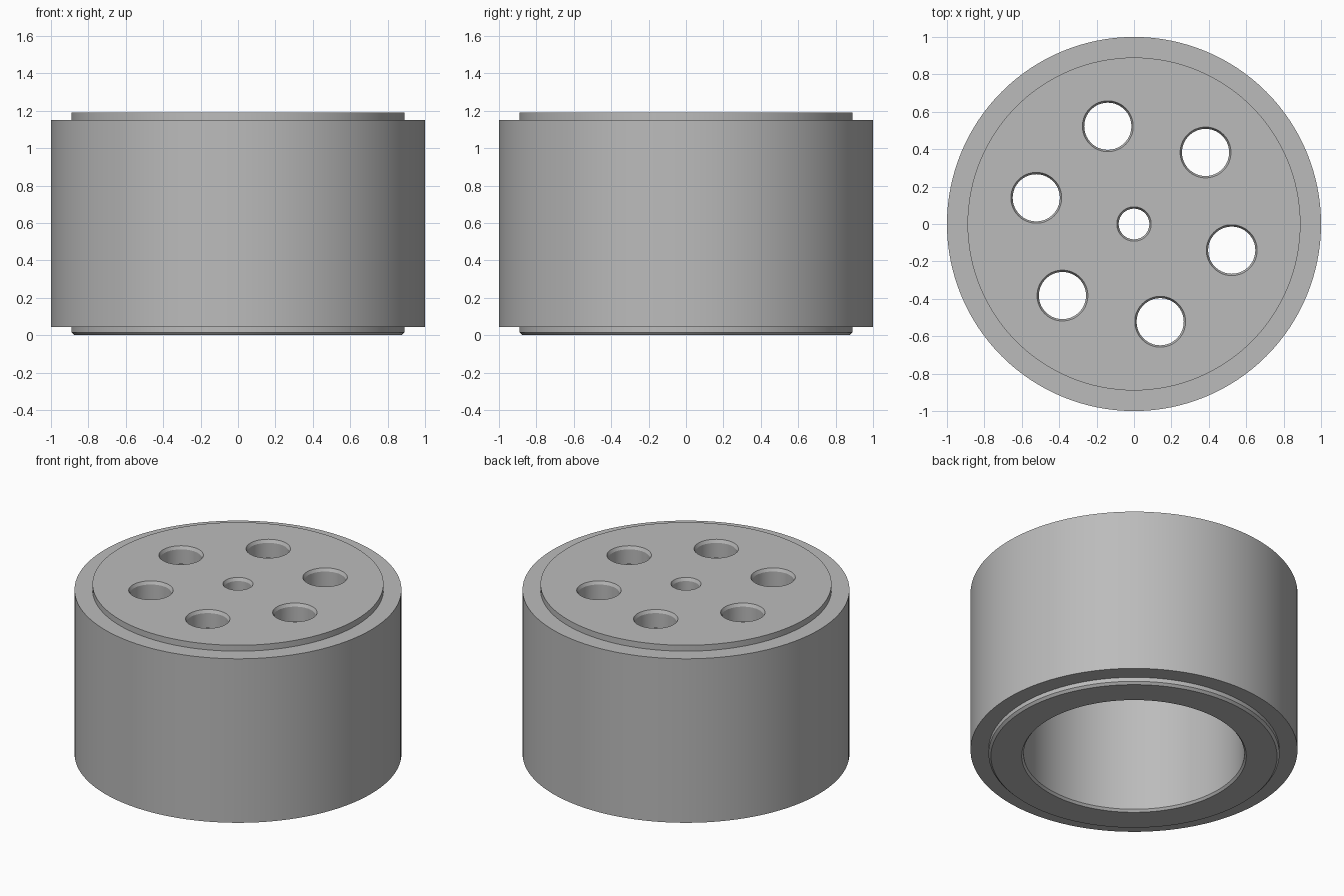
import bpy, bmesh, math

if "Cube" in bpy.data.objects:
    bpy.data.objects.remove(bpy.data.objects["Cube"], do_unlink=True)

TOP, PLATE = 1.19, 0.12
UNDER = TOP - PLATE

metal = bpy.data.materials.new("satin grey metal")
metal.use_nodes = True
grey = (0.5, 0.5, 0.5, 1)
metal.diffuse_color = grey
metal.node_tree.nodes["Principled BSDF"].inputs["Base Color"].default_value = grey


def lathe(name, profile, segments, x=0, y=0):
    """Solid of revolution from a (radius, z) profile that starts and ends on the axis."""
    bm = bmesh.new()
    verts = [bm.verts.new((r, 0, z)) for r, z in profile]
    edges = [bm.edges.new(pair) for pair in zip(verts, verts[1:])]
    bmesh.ops.spin(bm, geom=verts + edges, cent=(0, 0, 0), axis=(0, 0, 1),
                   angle=math.tau, steps=segments)
    bmesh.ops.remove_doubles(bm, verts=bm.verts, dist=1e-5)
    bmesh.ops.recalc_face_normals(bm, faces=bm.faces)
    mesh = bpy.data.meshes.new(name)
    bm.to_mesh(mesh)
    bm.free()
    mesh.materials.append(metal)
    obj = bpy.data.objects.new(name, mesh)
    obj.location = (x, y, 0)
    bpy.context.collection.objects.link(obj)
    return obj


def hole_cutter(name, radius, x=0, y=0):
    """Drill with a chamfered mouth at the top of the plate."""
    mouth = radius + 0.01
    return lathe(name, [(0, UNDER - 0.1), (radius, UNDER - 0.1), (radius, TOP - 0.02),
                        (mouth, TOP), (mouth, TOP + 0.1), (0, TOP + 0.1)], 64, x, y)


# Hollow drum with stepped ends, chamfered foot and closed top plate
drum = lathe("drum_body", [
    (0, UNDER), (0.675, UNDER), (0.675, 0.015), (0.687, 0),
    (0.875, 0), (0.89, 0.015), (0.89, 0.043), (1, 0.043),
    (1, 1.15), (0.89, 1.15), (0.89, TOP), (0, TOP)], 128)

# Centre hole and ring of six larger holes
cutters = [hole_cutter("centre_hole_cutter", 0.082)]
for i in range(6):
    a = math.radians(45 + 60 * i)
    cutters.append(hole_cutter("ring_hole_cutter", 0.126,
                               0.541 * math.cos(a), 0.541 * math.sin(a)))

bpy.context.view_layer.objects.active = drum
for cutter in cutters:
    cutter.hide_render = True
    mod = drum.modifiers.new("drill", "BOOLEAN")
    mod.operation = "DIFFERENCE"
    mod.solver = "EXACT"
    mod.object = cutter
    bpy.ops.object.modifier_apply(modifier=mod.name)
    bpy.data.objects.remove(cutter, do_unlink=True)

# Smooth round walls, crisp rims
bpy.ops.object.select_all(action="DESELECT")
drum.select_set(True)
bpy.ops.object.shade_smooth_by_angle(angle=math.radians(25))
